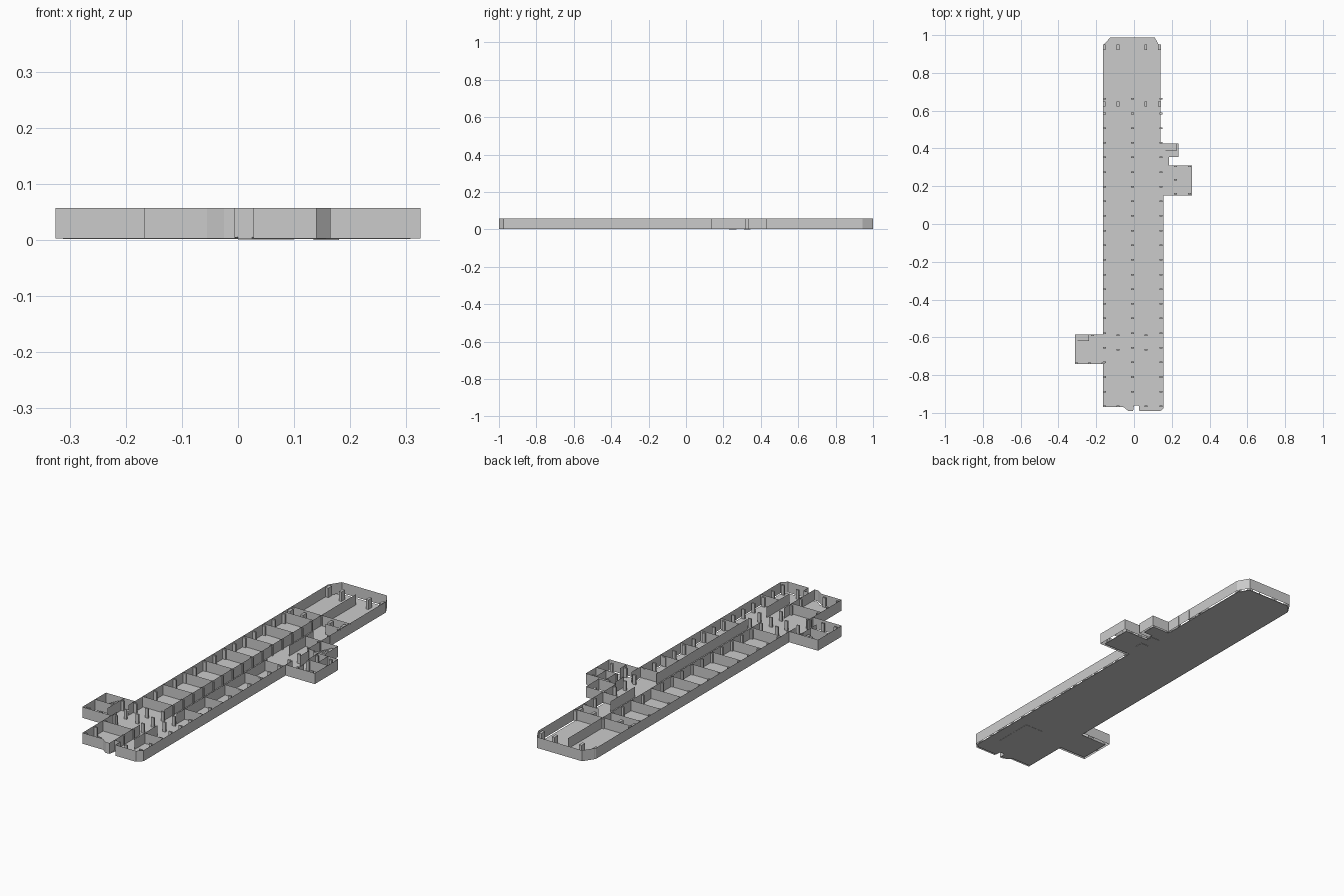
import bpy, bmesh

BASE, TOP = 0.003, 0.057


def finish(bm, name):
    me = bpy.data.meshes.new(name)
    bm.to_mesh(me)
    bm.free()
    ob = bpy.data.objects.new(name, me)
    bpy.context.collection.objects.link(ob)
    return ob


def slab(name, pts, z0, z1):
    """Solid plate from a plan outline."""
    bm = bmesh.new()
    f = bm.faces.new([bm.verts.new((x, y, z0)) for x, y in pts])
    r = bmesh.ops.extrude_face_region(bm, geom=[f])
    for v in r["geom"]:
        if isinstance(v, bmesh.types.BMVert):
            v.co.z = z1
    bmesh.ops.recalc_face_normals(bm, faces=bm.faces)
    return finish(bm, name)


def walls(name, paths, z0=BASE, z1=TOP):
    """Thin upright sheets following plan polylines."""
    bm = bmesh.new()
    for path in paths:
        cols = [(bm.verts.new((x, y, z0)), bm.verts.new((x, y, z1))) for x, y in path]
        for a, b in zip(cols, cols[1:]):
            bm.faces.new((a[0], b[0], b[1], a[1]))
    return finish(bm, name)


def boxes(name, items):
    """Boxes given as x0, x1, y0, y1, z0, z1."""
    bm = bmesh.new()
    for x0, x1, y0, y1, z0, z1 in items:
        r = bmesh.ops.create_cube(bm, size=1)
        for v in r["verts"]:
            v.co.x = x0 if v.co.x < 0 else x1
            v.co.y = y0 if v.co.y < 0 else y1
            v.co.z = z0 if v.co.z < 0 else z1
    return finish(bm, name)


def post(x, y, w, d, h=0.052):
    return (x - w / 2, x + w / 2, y - d / 2, y + d / 2, BASE, h)


# Floor plate, with both side wings
slab("floor", [
    (-.165, -.97), (-.055, -.97), (-.03, -.99), (-.005, -.99), (0, -.962), (.025, -.962),
    (.028, -.99), (.14, -.99), (.157, -.975), (.157, .15), (.307, .15), (.307, .31),
    (.185, .31), (.185, .355), (.235, .355), (.235, .425), (.14, .425), (.14, .93),
    (.11, .988), (-.125, .988), (-.165, .944), (-.165, -.585), (-.312, -.585),
    (-.312, -.742), (-.165, -.742)], 0.002, 0.005)

# Outer wall
outline = [
    (-.167, -.98), (-.055, -.98), (-.025, -1), (-.005, -1), (-.005, -.96), (.028, -.96),
    (.028, -1), (.14, -1), (.165, -.975), (.165, .137), (.325, .137), (.325, .32),
    (.19, .32), (.19, .333), (.245, .333), (.245, .433), (.15, .433), (.15, .944),
    (.118, 1), (-.13, 1), (-.167, .944), (-.167, -.57), (-.325, -.57),
    (-.325, -.755), (-.167, -.755)]
walls("outer_wall", [outline + outline[:1]])

# Corridor walls and hall divider
walls("corridor_walls", [
    [(-.005, -.96), (-.005, -.76)],
    [(-.005, -.57), (-.005, .66)],
    [(.063, -.9), (.063, -.72)],
    [(.063, -.57), (.063, .14)],
    [(.063, .31), (.063, .50)],
    [(-.167, .66), (.15, .66)],
    [(-.005, .66), (-.005, .93)],
])

# Room dividers on both sides of the corridor
step = 0.1575
rows = []
for i in range(9):
    y = -.665 + step * i
    if i != 0:
        rows.append([(-.167, y), (-.005, y)])
    if i != 0 and i != 6:
        rows.append([(.063, y), (.165 if y < .14 else .15, y)])
rows += [[(-.167, -.82), (-.005, -.82)], [(.063, -.82), (.165, -.82)]]
walls("room_dividers", rows)

# Wing partitions
walls("wing_partitions", [
    [(-.225, -.57), (-.225, -.70)],
    [(-.325, -.655), (-.225, -.655)],
    [(-.167, -.57), (-.167, -.62)],
    [(-.167, -.755), (-.167, -.71)],
    [(.165, .137), (.165, .19)],
    [(.165, .25), (.165, .32)],
    [(.215, .24), (.325, .24)],
    [(.215, .24), (.215, .32)],
    [(.27, .24), (.27, .32)],
    [(.23, .137), (.23, .19)],
    [(.15, .333), (.15, .433)],
    [(.15, .333), (.19, .333)],
])

# Pilasters along the outer walls and the corridor
pil = []
for i in range(22):
    y = -.965 + 0.0775 * i
    pil.append(post(-.157, y, .016, .008))
    if -.9 < y:
        pil.append(post(-.008, y, .016, .008))
    pil.append(post(.143, y, .016, .008))
for x, y in [(-.085, -.965), (.063, -.965), (-.22, -.59), (-.085, -.59), (.063, -.59),
             (-.305, -.737), (-.235, -.737), (-.165, -.737), (-.085, -.665), (.063, -.665),
             (.22, .16), (.295, .16), (.22, .305), (.295, .305), (.22, .235)]:
    pil.append(post(x, y, .016, .008))
boxes("pilasters", pil)

# Freestanding hall columns
boxes("hall_columns", [post(x, y, .014, .028)
                       for y in (.635, .935) for x in (-.157, -.085, .063, .135)])

# Stairs in the two wings
boxes("stairs", [(-.31 + .012 * i, -.298 + .012 * i, -.62, -.585, BASE, .012 + .006 * i)
                 for i in range(6)]
      + [(.155 + .012 * i, .167 + .012 * i, .39, .425, BASE, .012 + .006 * i)
         for i in range(6)])

# Shallow plates under the floor
boxes("base_plates", [
    (.135, .18, .23, .27, 0, .003), (.135, .18, .31, .345, 0, .003),
    (0, .1, -.88, -.68, .001, .003)])
